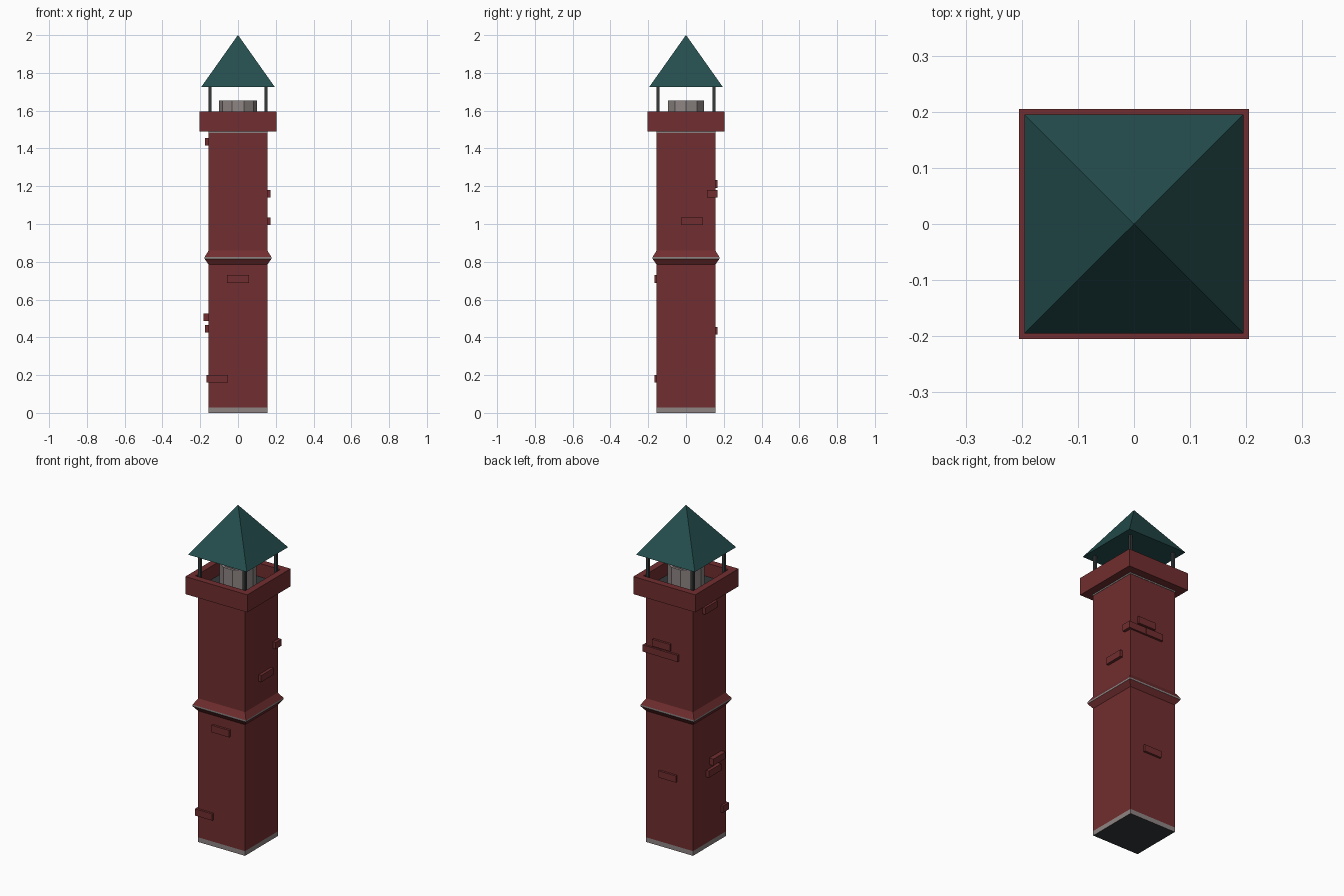
import bpy, bmesh, math

if "Cube" in bpy.data.objects:
    bpy.data.objects.remove(bpy.data.objects["Cube"])


def mat(name, rgb):
    m = bpy.data.materials.new(name)
    m.diffuse_color = (*rgb, 1)
    m.use_nodes = True
    m.node_tree.nodes["Principled BSDF"].inputs["Base Color"].default_value = m.diffuse_color
    return m


BRICK = mat("brick_red", (0.165, 0.027, 0.029))
MORTAR = mat("mortar_grey", (0.27, 0.235, 0.23))
ROOF = mat("roof_teal", (0.018, 0.075, 0.075))
METAL = mat("dark_metal", (0.035, 0.04, 0.042))


def finish(name, bm, mats):
    bmesh.ops.recalc_face_normals(bm, faces=bm.faces)
    me = bpy.data.meshes.new(name)
    bm.to_mesh(me)
    bm.free()
    for m in mats:
        me.materials.append(m)
    ob = bpy.data.objects.new(name, me)
    bpy.context.collection.objects.link(ob)
    return ob


def lathe(name, profile, n, mats, rule=None, turn=0.0, loop=False):
    """Stack n-sided rings (radius, z); open profiles are capped."""
    bm = bmesh.new()
    rings = [[bm.verts.new((r * math.cos(turn + 2 * math.pi * i / n),
                            r * math.sin(turn + 2 * math.pi * i / n), z))
              for i in range(n)] for r, z in profile]
    pairs = list(zip(rings, rings[1:])) + ([(rings[-1], rings[0])] if loop else [])
    for a, b in pairs:
        for i in range(n):
            j = (i + 1) % n
            bm.faces.new((a[i], a[j], b[j], b[i]))
    if not loop:
        bm.faces.new(rings[0][::-1])
        bm.faces.new(rings[-1])
    if rule:
        for f in bm.faces:
            f.material_index = rule(f)
    return finish(name, bm, mats)


def square(name, profile, mats, rule=None, loop=False):
    """Square stack given as (half width, z)."""
    p = [(h * math.sqrt(2), z) for h, z in profile]
    return lathe(name, p, 4, mats, rule, math.pi / 4, loop)


def box(name, lo, hi, m):
    bm = bmesh.new()
    bmesh.ops.create_cube(bm, size=1)
    for v in bm.verts:
        v.co = [(a + b) / 2 + c * (b - a) for a, b, c in zip(lo, hi, v.co)]
    return finish(name, bm, [m])


# Footing and shaft with flared belt course, grey joint at its widest line
square("footing", [(0.155, 0), (0.155, 0.028)], [MORTAR, METAL],
       lambda f: int(f.normal.z < -0.5 or max(v.co.z for v in f.verts) < 0.001))
square("shaft", [(0.155, 0.028), (0.155, 0.785), (0.177, 0.815), (0.177, 0.825),
                 (0.155, 0.86), (0.155, 1.50)], [BRICK, MORTAR],
       lambda f: int(0.818 < f.calc_center_median().z < 0.822))

# Crown: hollow square collar with a dark floor
square("crown", [(0.205, 1.49), (0.205, 1.595), (0.165, 1.595), (0.165, 1.51),
                 (0.15, 1.49)], [BRICK], loop=True)
square("crown_floor", [(0.165, 1.50), (0.165, 1.515)], [METAL])
square("crown_joint", [(0.157, 1.482), (0.157, 1.49)], [MORTAR])

# Ten-sided flue
lathe("flue", [(0.1, 1.51), (0.1, 1.655), (0.083, 1.655), (0.083, 1.51)],
      10, [MORTAR], loop=True)

# Roof posts and pyramid roof
for sx in (-1, 1):
    for sy in (-1, 1):
        x, y, h = sx * 0.148, sy * 0.148, 0.008
        box("roof_post", (x - h, y - h, 1.51), (x + h, y + h, 1.76), METAL)
square("roof", [(0.195, 1.725), (0.0005, 2.0)], [ROOF])

# Protruding bricks
BRICKS = [
    ((-0.058, -0.168, 0.688), (0.058, -0.12, 0.73)),    # front
    ((-0.168, -0.168, 0.16), (-0.053, -0.11, 0.20)),
    ((0.12, -0.026, 0.995), (0.172, 0.09, 1.035)),      # right
    ((0.055, 0.11, 1.14), (0.172, 0.166, 1.18)),        # back right corner
    ((-0.01, 0.12, 1.19), (0.107, 0.168, 1.232)),       # back
    ((-0.062, 0.12, 1.14), (0.053, 0.168, 1.18)),
    ((-0.05, 0.12, 0.415), (0.065, 0.168, 0.455)),
    ((-0.175, -0.05, 1.415), (-0.12, 0.066, 1.455)),    # left
    ((-0.182, -0.115, 0.487), (-0.12, 0.0, 0.527)),
    ((-0.174, -0.085, 0.425), (-0.12, 0.03, 0.465)),
]
for lo, hi in BRICKS:
    box("loose_brick", lo, hi, BRICK)
